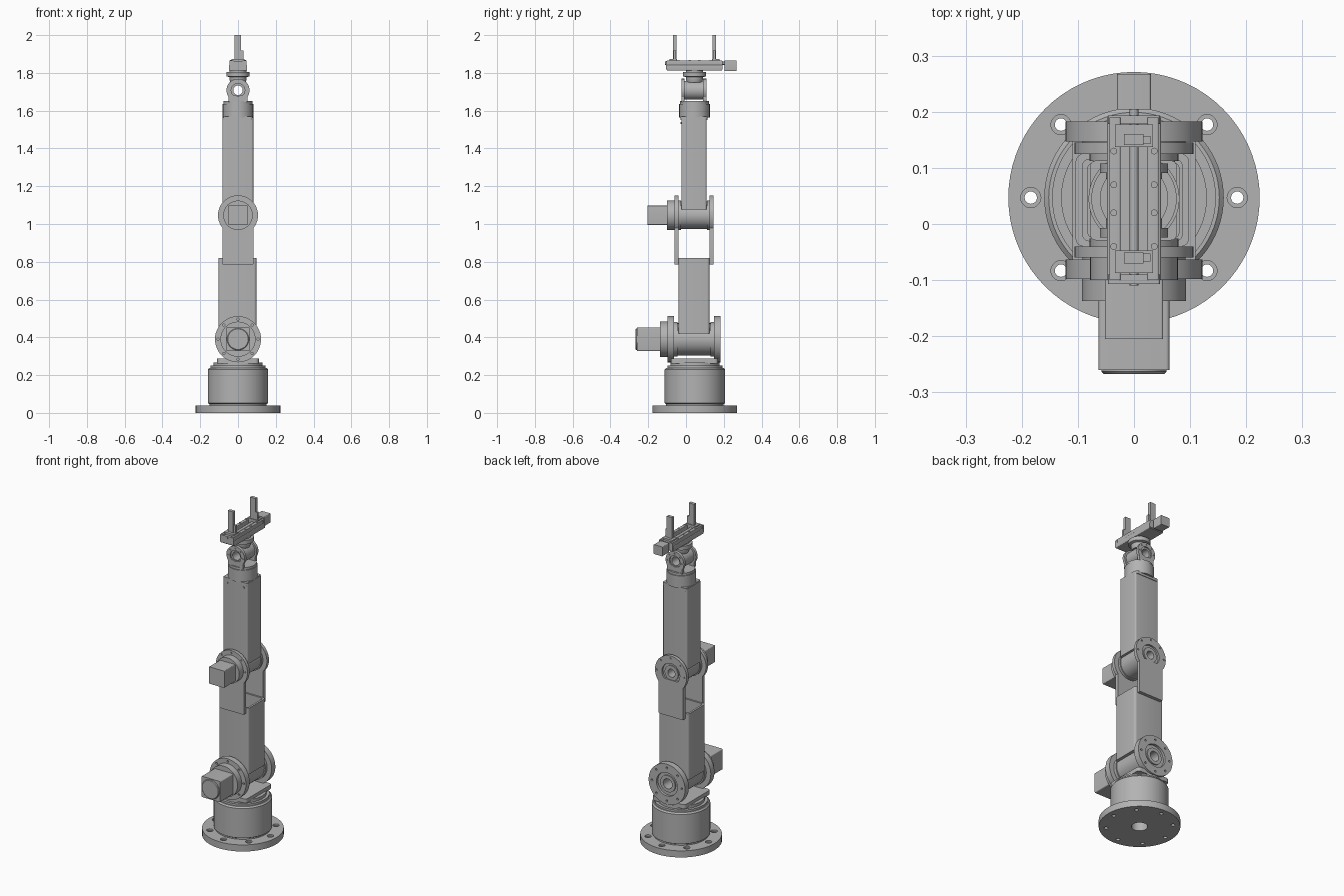
import bpy, bmesh, math
from mathutils import Matrix, Vector

if "Cube" in bpy.data.objects:
    bpy.data.objects.remove(bpy.data.objects["Cube"], do_unlink=True)

grey = bpy.data.materials.new("machined_grey")
grey.use_nodes = True
tone = (0.45, 0.45, 0.45, 1)
grey.diffuse_color = tone
grey.node_tree.nodes["Principled BSDF"].inputs["Base Color"].default_value = tone

CY = 0.045            # arm axis depth
TO_Y = Matrix.Rotation(-math.pi / 2, 4, "X")   # turns local z into +y


def finish(name, bm):
    bmesh.ops.recalc_face_normals(bm, faces=bm.faces)
    mesh = bpy.data.meshes.new(name)
    bm.to_mesh(mesh)
    bm.free()
    mesh.materials.append(grey)
    ob = bpy.data.objects.new(name, mesh)
    bpy.context.collection.objects.link(ob)
    smooth(ob)
    return ob


def smooth(ob):
    bpy.ops.object.select_all(action="DESELECT")
    ob.select_set(True)
    bpy.context.view_layer.objects.active = ob
    bpy.ops.object.shade_smooth_by_angle(angle=math.radians(30))


def lathe(name, profile, origin, axis="z", ring=False, steps=48):
    """Revolve (radius, height) points; ring closes the section around a bore."""
    bm = bmesh.new()
    pts = list(profile) + [profile[0]] if ring else [(0, profile[0][1]), *profile, (0, profile[-1][1])]
    vs = [bm.verts.new((r, 0, h)) for r, h in pts]
    es = [bm.edges.new(pair) for pair in zip(vs, vs[1:])]
    bmesh.ops.spin(bm, geom=vs + es, cent=(0, 0, 0), axis=(0, 0, 1),
                   angle=math.tau, steps=steps, use_duplicate=False)
    bmesh.ops.remove_doubles(bm, verts=bm.verts, dist=1e-5)
    if axis == "y":
        bm.transform(TO_Y)
    bm.transform(Matrix.Translation(origin))
    return finish(name, bm)


def box(name, x, y, z, radius=0, along=2):
    """Box from three ranges, with edges parallel to one axis rounded."""
    bm = bmesh.new()
    bmesh.ops.create_cube(bm, size=1)
    for v in bm.verts:
        v.co = Vector([(a + b) / 2 + c * (b - a) for c, (a, b) in zip(v.co, (x, y, z))])
    if radius:
        edges = [e for e in bm.edges if abs((e.verts[0].co - e.verts[1].co).normalized()[along]) > 0.9]
        bmesh.ops.bevel(bm, geom=edges, offset=radius, segments=5, profile=0.5, affect="EDGES")
    return finish(name, bm)


def cut(ob, cutter):
    mod = ob.modifiers.new("cut", "BOOLEAN")
    mod.operation, mod.solver, mod.object = "DIFFERENCE", "EXACT", cutter
    bpy.ops.object.select_all(action="DESELECT")
    bpy.context.view_layer.objects.active = ob
    bpy.ops.object.modifier_apply(modifier=mod.name)
    bpy.data.objects.remove(cutter, do_unlink=True)
    smooth(ob)


def drill(ob, origin, circle, radius, depth, count=8, axis="z"):
    """Cut a bolt circle of round holes centred at origin."""
    bm = bmesh.new()
    for i in range(count):
        a = math.tau * i / count
        place = Matrix.Translation((circle * math.cos(a), circle * math.sin(a), 0))
        bmesh.ops.create_cone(bm, cap_ends=True, segments=20, radius1=radius,
                              radius2=radius, depth=depth, matrix=place)
    if axis == "y":
        bm.transform(TO_Y)
    bm.transform(Matrix.Translation(origin))
    cut(ob, finish("drill", bm))


# Base flange, drum and turntable
base_at = (0, 0.047, 0)
flange = lathe("base_flange", [(0.045, 0), (0.224, 0), (0.224, 0.04), (0.045, 0.04)],
               base_at, ring=True, steps=72)
drill(flange, (0, 0.047, 0.02), 0.184, 0.011, 0.1)
drill(flange, (0, 0.047, 0.04), 0.184, 0.018, 0.02)
lathe("base_drum", [(0.045, 0.035), (0.152, 0.035), (0.152, 0.047), (0.16, 0.052), (0.16, 0.23),
                    (0.152, 0.238), (0.146, 0.238), (0.146, 0.25), (0.13, 0.25), (0.13, 0.268),
                    (0.045, 0.268)], base_at, ring=True, steps=72)
box("turntable_plate", (-0.11, 0.11), (-0.08, 0.17), (0.262, 0.288), 0.02)

# Shoulder joint
SZ = 0.39
S = (0, 0, SZ)
lathe("shoulder_barrel", [(0.03, -0.064), (0.092, -0.064), (0.092, -0.045), (0.085, -0.045),
                          (0.085, 0.13), (0.092, 0.13), (0.092, 0.148), (0.03, 0.148)],
      S, "y", ring=True)
disc = lathe("shoulder_front_disc", [(0.122, -0.098), (0.122, -0.063)], S, "y")
drill(disc, (0, -0.098, SZ), 0.106, 0.006, 0.02, axis="y")
disc = lathe("shoulder_back_disc", [(0.075, 0.147), (0.122, 0.147), (0.122, 0.183), (0.07, 0.183),
                                    (0.07, 0.168), (0.05, 0.168), (0.05, 0.175), (0.03, 0.175),
                                    (0.03, 0.147)], S, "y", ring=True)
drill(disc, (0, 0.183, SZ), 0.1, 0.006, 0.02, axis="y")
lathe("shoulder_motor_adapter", [(0.093, -0.137), (0.093, -0.097)], S, "y")
box("shoulder_motor", (-0.063, 0.063), (-0.26, -0.135), (SZ - 0.063, SZ + 0.063), 0.006, 1)
lathe("shoulder_motor_cap", [(0.054, -0.267), (0.058, -0.263), (0.058, -0.255)], S, "y")

# Upper arm: hollow square tube
arm = box("upper_arm", (-0.104, 0.098), (-0.04, 0.125), (0.42, 0.82), 0.014)
cut(arm, box("arm_core", (-0.092, 0.086), (-0.03, 0.115), (0.49, 0.9), 0.012))

# Elbow fork plates with round heads
EZ = 1.046
E = (0, 0, EZ)
for side, y0, y1 in (("front", -0.06, -0.04), ("back", 0.125, 0.145)):
    outer = y0 if side == "front" else y1
    box(f"elbow_{side}_plate", (-0.083, 0.081), (y0, y1), (0.785, EZ - 0.04), 0.004, 1)
    head = lathe(f"elbow_{side}_head", [(0.03, y0), (0.106, y0), (0.106, y1), (0.03, y1)],
                 E, "y", ring=True)
    drill(head, (0, outer, EZ), 0.092, 0.005, 0.012, axis="y")
    if side == "back":
        cut(head, lathe("recess", [(0.06, y1 - 0.012), (0.06, y1 + 0.02)], E, "y"))
lathe("elbow_hub_ring", [(0.024, 0.12), (0.045, 0.12), (0.045, 0.14), (0.024, 0.14)], E, "y", ring=True)
lathe("elbow_motor_adapter", [(0.078, -0.1), (0.078, -0.06)], E, "y")
box("elbow_motor", (-0.052, 0.052), (-0.205, -0.098), (EZ - 0.051, EZ + 0.051), 0.004, 1)
lathe("elbow_barrel", [(0.024, -0.04), (0.079, -0.04), (0.079, -0.026), (0.073, -0.026),
                       (0.073, 0.112), (0.079, 0.112), (0.079, 0.126), (0.024, 0.126)],
      E, "y", ring=True)

# Forearm
box("forearm", (-0.083, 0.081), (-0.025, 0.109), (EZ + 0.03, 1.565), 0.01)
box("forearm_end_cap", (-0.078, 0.076), (-0.029, 0.113), (1.55, 1.568), 0.01)
for x in (-0.055, 0.055):
    lathe("forearm_bolt", [(0.006, -0.028), (0.006, -0.02)], (x, 0, 1.535), "y", steps=16)

# Wrist roll housing and pitch joint
lathe("wrist_roll_housing", [(0.081, 1.563), (0.081, 1.636), (0.076, 1.636), (0.076, 1.65)],
      (0, CY, 0))
WZ = 1.708
W = (0, CY - 0.003, WZ)
for s in (-1, 1):
    near, far = s * 0.049, s * 0.066
    disc = lathe("wrist_disc", [(0.025, near), (0.061, near), (0.061, far), (0.036, far),
                                (0.036, far - s * 0.008), (0.025, far - s * 0.008)], W, "y", ring=True)
    drill(disc, (0, W[1] + far, WZ), 0.049, 0.004, 0.01, axis="y")
    y = sorted((W[1] + near, W[1] + far))
    foot = box("wrist_fork_foot", (-0.05, 0.05), y, (1.645, WZ - 0.025))
    cut(foot, lathe("bore", [(0.03, -0.1), (0.03, 0.1)], W, "y"))
lathe("wrist_barrel", [(0.025, -0.05), (0.05, -0.05), (0.05, 0.05), (0.025, 0.05)], W, "y", ring=True)

# Tool mount
lathe("tool_mount", [(0.04, 1.748), (0.046, 1.765), (0.046, 1.778), (0.061, 1.782),
                     (0.061, 1.806), (0.045, 1.806), (0.045, 1.815)], (0, CY, 0))

# Gripper slide with screw, end blocks and motor
box("gripper_base", (-0.048, 0.048), (-0.1, 0.19), (1.812, 1.842), 0.004, 1)
for s in (-1, 1):
    box("gripper_rail", sorted((s * 0.024, s * 0.044)), (-0.1, 0.19), (1.84, 1.866), 0.003, 1)
    for y in (-0.04, 0.02, 0.07, 0.13):
        lathe("rail_bolt", [(0.006, 1.86), (0.006, 1.869)], (s * 0.036, y, 0), steps=16)
for y in ((-0.107, -0.09), (0.178, 0.193)):
    box("gripper_end_block", (-0.046, 0.046), y, (1.817, 1.862), 0.004, 1)
lathe("gripper_screw", [(0.008, -0.11), (0.008, 0.21)], (0, 0, 1.851), "y", steps=24)
box("gripper_motor", (-0.03, 0.03), (0.204, 0.267), (1.809, 1.866), 0.004, 1)

# Fingers, mirrored about the slide centre
for s in (-1, 1):
    def span(a, b):
        return sorted((CY + s * a, CY + s * b))
    box("finger_carriage", (-0.034, 0.034), span(0.092, 0.132), (1.843, 1.873))
    box("finger", (-0.018, 0.017), span(0.096, 0.115), (1.868, 2.0))
    box("finger_bracket", (0.016, 0.029), span(0.098, 0.112), (1.868, 1.918))
